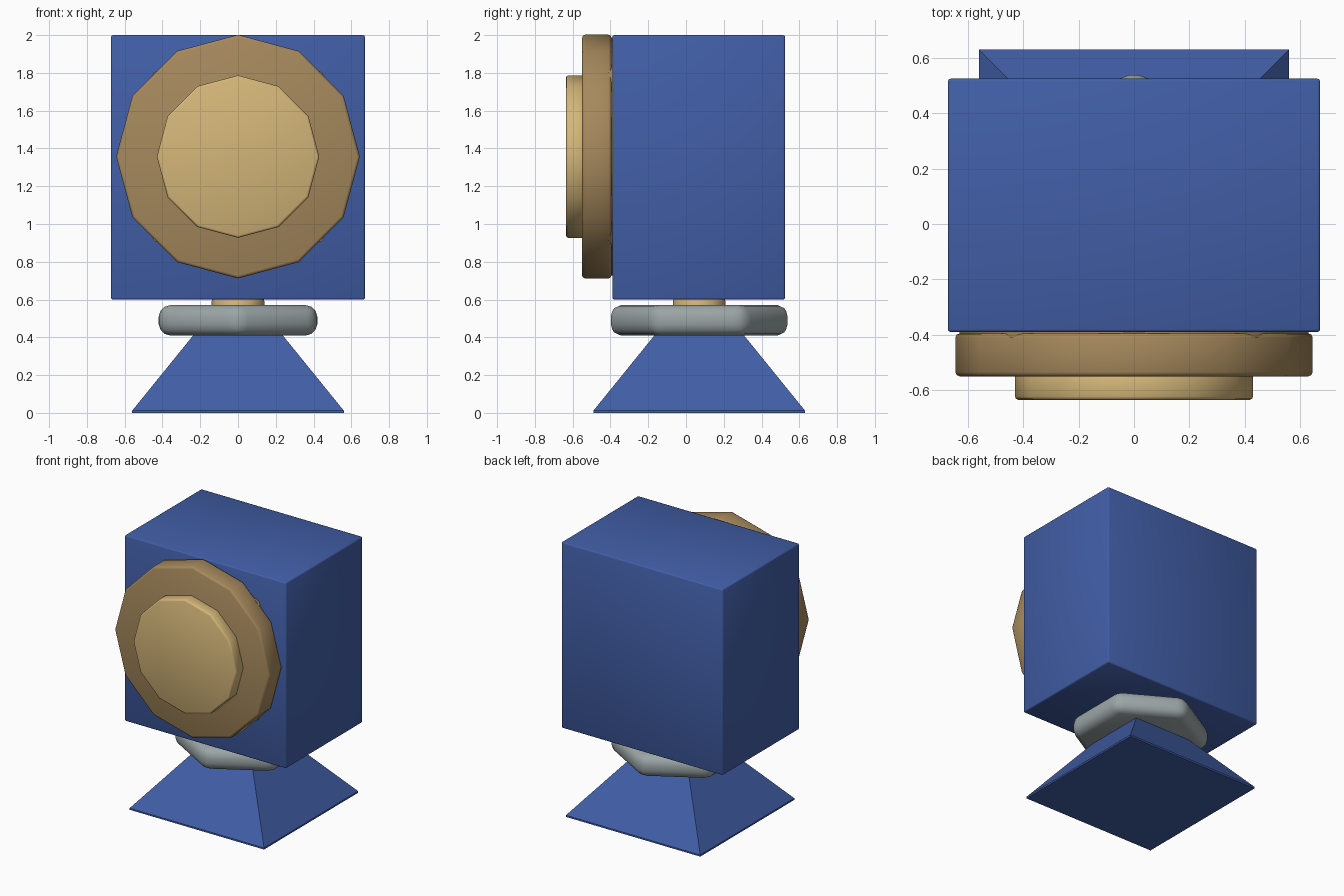
import bpy, math

if "Cube" in bpy.data.objects:
    bpy.data.objects.remove(bpy.data.objects["Cube"])


def mat(name, rgb):
    m = bpy.data.materials.new(name)
    m.diffuse_color = (*rgb, 1)
    m.use_nodes = True
    m.node_tree.nodes["Principled BSDF"].inputs["Base Color"].default_value = m.diffuse_color
    return m


BLUE = mat("blue", (0.053, 0.112, 0.385))
BROWN = mat("bronze", (0.38, 0.25, 0.108))
GOLD = mat("pale_gold", (0.66, 0.47, 0.19))
GREY = mat("grey", (0.33, 0.38, 0.385))


def finish(name, m, bevel=0, segments=1, angle=30):
    ob = bpy.context.object
    ob.name = name
    ob.data.materials.append(m)
    bpy.ops.object.transform_apply(location=False, rotation=True, scale=True)
    if bevel:
        mod = ob.modifiers.new("bevel", 'BEVEL')
        mod.width = bevel
        mod.segments = segments
        mod.limit_method = 'ANGLE'
        mod.angle_limit = math.radians(angle)
        bpy.ops.object.modifier_apply(modifier=mod.name)
    bpy.ops.object.shade_smooth_by_angle(angle=math.radians(50))
    return ob


def prism(name, m, sides, r, z0, z1, y=0.07, turn=0, bevel=0, segments=1, angle=30, r_top=None):
    """Upright prism or frustum between two heights."""
    bpy.ops.mesh.primitive_cone_add(vertices=sides, radius1=r, radius2=r if r_top is None else r_top,
                                    depth=z1 - z0, location=(0, y, (z0 + z1) / 2),
                                    rotation=(0, 0, turn))
    return finish(name, m, bevel, segments, angle)


def front_disc(name, m, sides, r, y0, y1, bevel):
    """Disc facing the front, with a corner pointing up."""
    bpy.ops.mesh.primitive_cylinder_add(vertices=sides, radius=r, depth=y1 - y0,
                                        location=(0, (y0 + y1) / 2, 1.357),
                                        rotation=(math.pi / 2, 0, 0))
    return finish(name, m, bevel, 2, 45)


# main box
bpy.ops.mesh.primitive_cube_add(size=1, location=(0, 0.0675, 1.3))
bpy.context.object.scale = (1.345, 0.915, 1.4)
finish("body", BLUE, 0.01, 2)

# stacked front discs
front_disc("disc_backing", BROWN, 8, 0.63, -0.41, -0.38, 0)
front_disc("outer_disc", BROWN, 12, 0.645, -0.55, -0.395, 0.015)
front_disc("inner_disc", GOLD, 12, 0.43, -0.635, -0.54, 0.012)

# neck, hexagonal collar and four-sided foot
prism("neck", GOLD, 12, 0.14, 0.5, 0.603, bevel=0.012, segments=2, angle=45)
prism("collar", GREY, 6, 0.485, 0.41, 0.57, bevel=0.06, segments=3)
q = math.sqrt(2)
prism("foot", BLUE, 4, 0.56 * q, 0.012, 0.45, turn=math.pi / 4, r_top=0.205 * q)
prism("foot_rim", BLUE, 4, 0.56 * q, 0, 0.012, turn=math.pi / 4)
